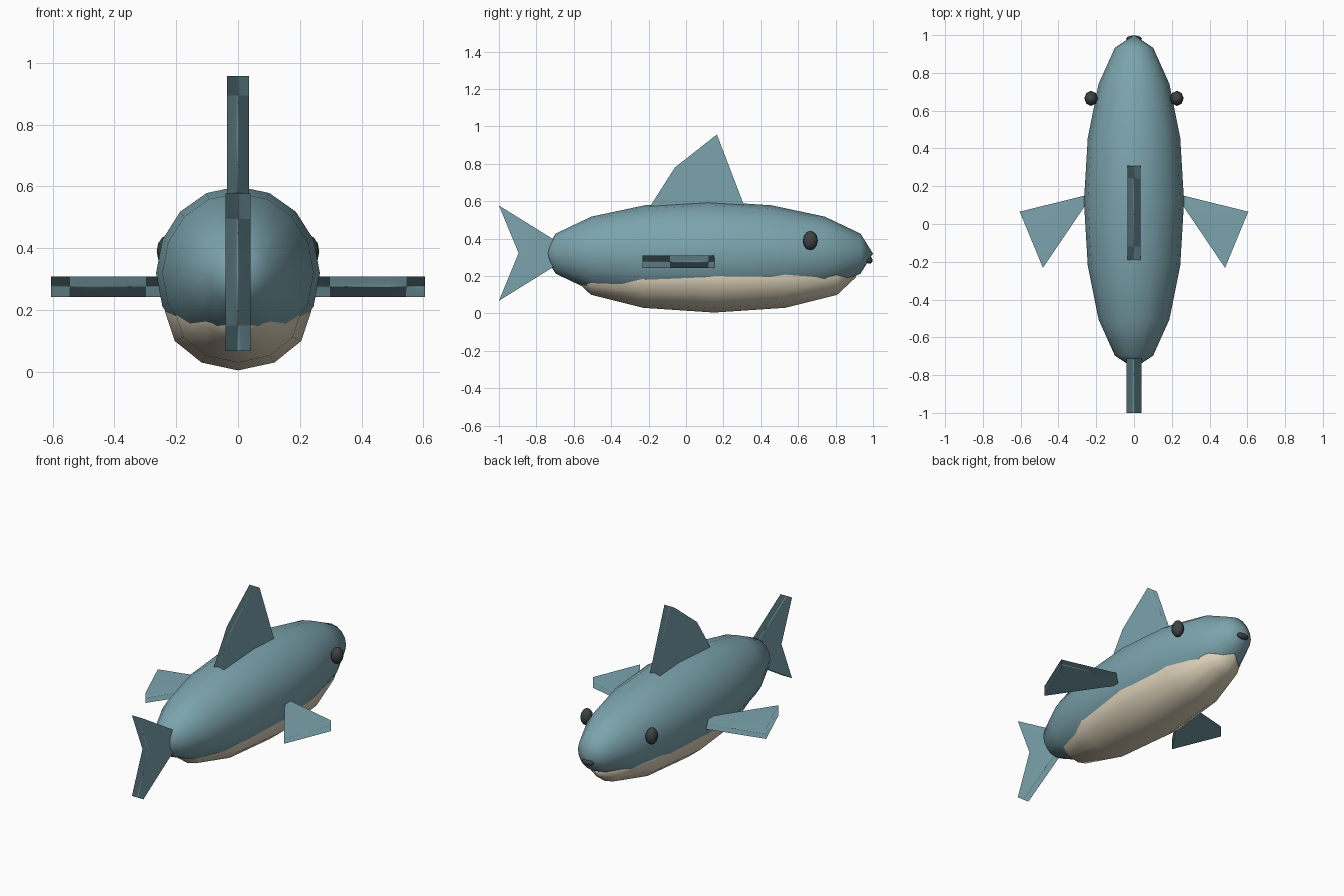
import bpy, bmesh
from math import radians
from mathutils import Matrix, Vector

cube = bpy.data.objects.get("Cube")
if cube:
    bpy.data.objects.remove(cube)


def material(name, rgb):
    mat = bpy.data.materials.new(name)
    mat.use_nodes = True
    color = (*rgb, 1)
    mat.diffuse_color = color
    bsdf = next(n for n in mat.node_tree.nodes if n.type == "BSDF_PRINCIPLED")
    bsdf.inputs["Base Color"].default_value = color
    bsdf.inputs["Roughness"].default_value = 0.8
    return mat


BLUE = material("dusty blue", (0.20, 0.37, 0.42))
CREAM = material("cream", (0.70, 0.62, 0.47))
DARK = material("charcoal", (0.045, 0.055, 0.055))


def finish(name, bm, mat):
    bmesh.ops.recalc_face_normals(bm, faces=bm.faces)
    mesh = bpy.data.meshes.new(name)
    bm.to_mesh(mesh)
    bm.free()
    mesh.materials.append(mat)
    mesh.shade_smooth()
    obj = bpy.data.objects.new(name, mesh)
    bpy.context.collection.objects.link(obj)
    return obj


def ellipsoid(name, mat, center, radii, segments, rings, lengthwise=True):
    """Stretched sphere, with its poles along y when lengthwise."""
    bm = bmesh.new()
    bmesh.ops.create_uvsphere(bm, u_segments=segments, v_segments=rings, radius=1)
    if lengthwise:
        bmesh.ops.rotate(bm, verts=bm.verts, matrix=Matrix.Rotation(radians(90), 3, "X"))
    bmesh.ops.scale(bm, verts=bm.verts, vec=radii)
    bmesh.ops.translate(bm, verts=bm.verts, vec=center)
    return finish(name, bm, mat)


def fin(name, outline, thickness):
    """Flat slab: outline points extruded along the thickness vector."""
    bm = bmesh.new()
    t = Vector(thickness)
    face = bm.faces.new([bm.verts.new(Vector(p) - t / 2) for p in outline])
    extruded = bmesh.ops.extrude_face_region(bm, geom=[face], use_keep_orig=True)
    new = [g for g in extruded["geom"] if isinstance(g, bmesh.types.BMVert)]
    bmesh.ops.translate(bm, verts=new, vec=t)
    obj = finish(name, bm, BLUE)
    # Soft rims while the broad sides stay flat
    mod = obj.modifiers.new("soft rims", "WEIGHTED_NORMAL")
    mod.weight = 90
    return obj


# Body and belly
ellipsoid("body", BLUE, (0, 0.118, 0.32), (0.265, 0.882, 0.28), 16, 8)
ellipsoid("belly", CREAM, (0, 0.15, 0.195), (0.236, 0.76, 0.19), 12, 6)

# Upright fins, drawn as (y, z) outlines
dorsal = [(-0.2, 0.56), (-0.06, 0.78), (0.165, 0.957), (0.317, 0.56)]
tail = [(-0.59, 0.323), (-1, 0.577), (-0.895, 0.323), (-1, 0.068)]
fin("dorsal_fin", [(0, y, z) for y, z in dorsal], (0.07, 0, 0))
fin("tail_fin", [(0, y, z) for y, z in tail], (0.08, 0, 0))

# Side fins and eyes
side_fin = [(0.215, 0.162), (0.605, 0.065), (0.482, -0.232)]
for side, s in (("left", 1), ("right", -1)):
    fin("side_fin_" + side, [(s * x, y, 0.276) for x, y in side_fin], (0, 0, 0.066))
    ellipsoid("eye_" + side, DARK, (s * 0.227, 0.665, 0.39),
              (0.036, 0.04, 0.052), 8, 6, lengthwise=False)

# Mouth
ellipsoid("mouth", DARK, (0, 0.98, 0.284), (0.042, 0.018, 0.018), 8, 6)
